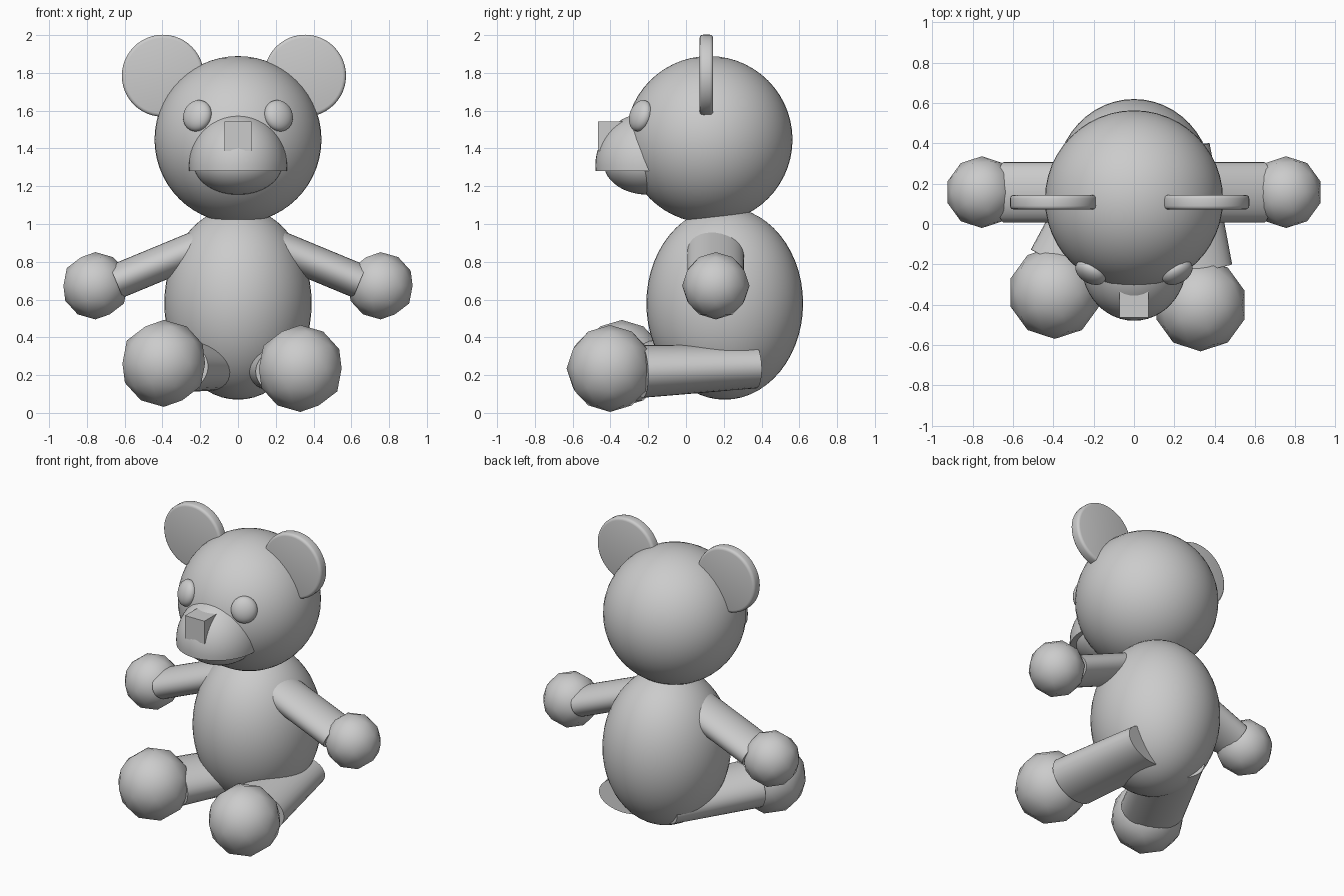
import bpy, bmesh, math
from mathutils import Vector, Matrix

if "Cube" in bpy.data.objects:
    bpy.data.objects.remove(bpy.data.objects["Cube"])


def finish(name, bm, angle=None):
    for f in bm.faces:
        f.smooth = True
    me = bpy.data.meshes.new(name)
    bm.to_mesh(me)
    bm.free()
    ob = bpy.data.objects.new(name, me)
    bpy.context.collection.objects.link(ob)
    if angle:
        bpy.ops.object.select_all(action='DESELECT')
        bpy.context.view_layer.objects.active = ob
        ob.select_set(True)
        bpy.ops.object.shade_smooth_by_angle(angle=math.radians(angle))
    return ob


def ellipsoid(name, loc, radii, normal=None, cut_z=None, keep_top=True):
    """Smooth ellipsoid; optional tilt of local -y to normal; optional flat cut."""
    bm = bmesh.new()
    bmesh.ops.create_uvsphere(bm, u_segments=48, v_segments=28, radius=1)
    rot = Matrix.Identity(4)
    if normal:
        rot = Vector(normal).to_track_quat('-Y', 'Z').to_matrix().to_4x4()
    bm.transform(Matrix.Translation(loc) @ rot @ Matrix.Diagonal((*radii, 1)))
    if cut_z is not None:
        r = bmesh.ops.bisect_plane(bm, geom=bm.verts[:] + bm.edges[:] + bm.faces[:],
                                   plane_co=(0, 0, cut_z), plane_no=(0, 0, 1),
                                   clear_inner=keep_top, clear_outer=not keep_top)
        edges = [e for e in r['geom_cut'] if isinstance(e, bmesh.types.BMEdge)]
        bmesh.ops.contextual_create(bm, geom=edges)
    return finish(name, bm, 40)


def limb(name, start, end, size_start, size_end):
    """Oval tube; sizes are (half width, half height) at each end."""
    a, b = Vector(start), Vector(end)
    d = (b - a).normalized()
    side = d.cross(Vector((0, 0, 1))).normalized()
    up = side.cross(d)
    bm = bmesh.new()
    bmesh.ops.create_cone(bm, cap_ends=True, segments=32, radius1=1, radius2=1, depth=1)
    for v in bm.verts:
        p, (w, h) = (a, size_start) if v.co.z < 0 else (b, size_end)
        v.co = p + side * v.co.x * w + up * v.co.y * h
    bmesh.ops.recalc_face_normals(bm, faces=bm.faces)
    return finish(name, bm, 40)


def paw(name, loc, r):
    bm = bmesh.new()
    bmesh.ops.create_icosphere(bm, subdivisions=2, radius=r,
                               matrix=Matrix.Translation(loc))
    return finish(name, bm)


# Body and head
ellipsoid("body", (0, 0.205, 0.58), (0.39, 0.415, 0.51))
head = Vector((0, 0.122, 1.447))
ellipsoid("head", head, (0.442, 0.442, 0.442))

# Muzzle, lower jaw and nose
ellipsoid("muzzle", (0, -0.2, 1.31), (0.26, 0.28, 0.28), cut_z=1.28)
ellipsoid("jaw", (0, -0.2, 1.32), (0.235, 0.235, 0.165), cut_z=1.3, keep_top=False)
bm = bmesh.new()
bmesh.ops.create_cube(bm, size=1, matrix=Matrix.Translation((0, -0.37, 1.465))
                      @ Matrix.Diagonal((0.145, 0.19, 0.155, 1)))
finish("nose", bm, 30)

# Eyes, ears, arms and hands on both sides
for s, side, ear_x in ((-1, "left", -0.398), (1, "right", 0.355)):
    eye = Vector((s * 0.215, -0.24, 1.573))
    ellipsoid("eye_" + side, eye, (0.082, 0.05, 0.085), normal=eye - head)

    bm = bmesh.new()
    bmesh.ops.create_cone(bm, cap_ends=True, segments=48, radius1=0.217, radius2=0.217,
                          depth=0.072, matrix=Matrix.Translation((ear_x, 0.108, 1.785))
                          @ Matrix.Rotation(math.pi / 2, 4, 'X'))
    rim = [e for e in bm.edges if len(e.link_faces) == 2
           and any(len(f.verts) > 4 for f in e.link_faces)]
    bmesh.ops.bevel(bm, geom=rim, offset=0.018, segments=3, profile=0.5, affect='EDGES')
    finish("ear_" + side, bm, 40)

    limb("arm_" + side, (s * 0.15, 0.157, 0.90), (s * 0.645, 0.157, 0.695),
         (0.15, 0.092), (0.15, 0.092))
    paw("hand_" + side, (s * 0.755, 0.158, 0.673), 0.178)

# Legs and feet, posed a little differently on each side
limb("leg_right", (0.183, 0.367, 0.245), (0.29, -0.235, 0.22), (0.195, 0.115), (0.2, 0.14))
paw("foot_right", (0.33, -0.402, 0.235), 0.23)
limb("leg_left", (-0.05, 0.32, 0.24), (-0.335, -0.22, 0.245), (0.195, 0.115), (0.2, 0.14))
paw("foot_left", (-0.393, -0.34, 0.262), 0.23)
